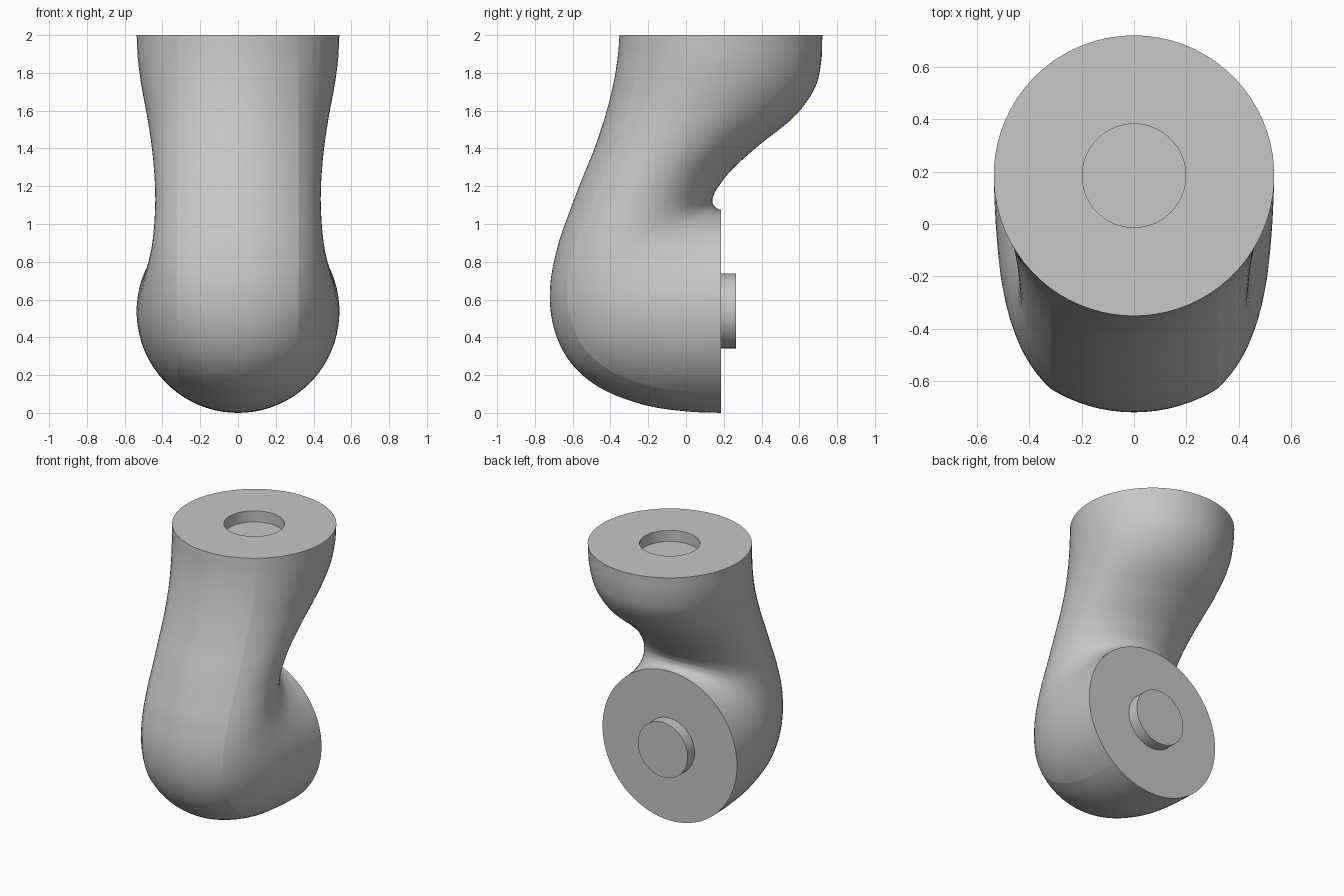
import bpy, bmesh
from math import sin, cos, asin, pi, sqrt
from mathutils import Vector

cube = bpy.data.objects.get("Cube")
if cube:
    bpy.data.objects.remove(cube)

grey = bpy.data.materials.new("plain grey")
grey.use_nodes = True
grey.diffuse_color = (0.57, 0.57, 0.57, 1)
grey.node_tree.nodes["Principled BSDF"].inputs["Base Color"].default_value = (0.57, 0.57, 0.57, 1)

R = 0.537        # radius of both end faces
CREASE = 0.32    # half width of the front panel
PIN = 0.198      # radius of the pin and its socket
DEPTH = 0.08
AXIS_Y = 0.185
PIN_Z = 0.54
FRONT, SIDE = 8, 28   # ring segments on the front panel half and on each side
STEPS = 6

# Cross-sections: outer point (y, z), inner point (y, z), half width
SECTIONS = [
    (-.352, 2, .722, 2, .537),
    (-.362, 1.88, .716, 1.86, .53),
    (-.385, 1.74, .682, 1.72, .511),
    (-.425, 1.58, .575, 1.57, .482),
    (-.485, 1.4, .39, 1.42, .457),
    (-.55, 1.24, .245, 1.29, .443),
    (-.615, 1.07, .17, 1.195, .438),
    (-.68, .88, .143, 1.145, .443),
    (-.72, .66, .14, 1.122, .455),
    (-.70, .45, .142, 1.108, .475),
    (-.61, .265, .148, 1.097, .497),
    (-.45, .13, .157, 1.088, .515),
    (-.22, .042, .166, 1.081, .527),
    (0, .008, .175, 1.077, .534),
    (.185, 0, .185, 1.075, .537),
]


def smooth_sections(rows):
    """Catmull-Rom interpolation through the cross-sections."""
    rows = [Vector(r) for r in rows]
    pts = [2 * rows[0] - rows[1]] + rows + [2 * rows[-1] - rows[-2]]
    out = []
    for a, b, c, d in zip(pts, pts[1:], pts[2:], pts[3:]):
        for k in range(STEPS):
            t = k / STEPS
            out.append(0.5 * (2 * b + (c - a) * t + (2 * a - 5 * b + 4 * c - d) * t * t
                              + (3 * b - a - 3 * c + d) * t ** 3))
    return out + [rows[-1]]


def ring(row):
    """Arc across the front panel, then an ellipse round to the inner point."""
    oy, oz, iy, iz, w = row
    outer, inner = Vector((0, oy, oz)), Vector((0, iy, iz))
    half = (inner - outer).length / 2
    direction = (inner - outer).normalized()
    tc = asin(CREASE / w)
    delta = half * (1 - cos(tc)) - (R - sqrt(R * R - CREASE * CREASE))
    angles = [tc * k / FRONT for k in range(FRONT)]
    angles += [tc + (pi - tc) * k / SIDE for k in range(SIDE + 1)]
    right = []
    for i, t in enumerate(angles):
        x = w * sin(t)
        if i <= FRONT:
            d = R - sqrt(R * R - x * x)
        else:
            d = half * (1 - cos(t)) - delta * (1 + cos(t)) / (1 + cos(tc))
        right.append(outer + direction * d + Vector((x, 0, 0)))
    left = [Vector((-p.x, p.y, p.z)) for p in reversed(right[1:-1])]
    return right + left


def bridge(bm, a, b):
    n = len(a)
    for i in range(n):
        bm.faces.new((a[i], a[(i + 1) % n], b[(i + 1) % n], b[i]))


def circle(bm, z, n):
    return [bm.verts.new((PIN * sin(2 * pi * i / n), AXIS_Y - PIN * cos(2 * pi * i / n), z))
            for i in range(n)]


def finish(bm, name):
    bmesh.ops.recalc_face_normals(bm, faces=bm.faces)
    mesh = bpy.data.meshes.new(name)
    bm.to_mesh(mesh)
    bm.free()
    mesh.materials.append(grey)
    obj = bpy.data.objects.new(name, mesh)
    bpy.context.collection.objects.link(obj)
    bpy.ops.object.select_all(action='DESELECT')
    obj.select_set(True)
    bpy.context.view_layer.objects.active = obj
    bpy.ops.object.shade_smooth_by_angle(angle=pi / 4)
    return obj


# Bent body with a round socket in the top face
bm = bmesh.new()
loops = [[bm.verts.new(p) for p in ring(r)] for r in smooth_sections(SECTIONS)]
for a, b in zip(loops, loops[1:]):
    bridge(bm, a, b)
bm.faces.new(loops[-1])
n = len(loops[0])
rim, floor = circle(bm, 2, n), circle(bm, 2 - DEPTH, n)
bridge(bm, loops[0], rim)
bridge(bm, rim, floor)
bm.faces.new(floor)
body = finish(bm, "bent_body")

# Crisp creases along both edges of the front panel
crease_columns = {FRONT, n - FRONT}
body_count = n * len(loops)
for e in body.data.edges:
    a, b = e.vertices
    if max(a, b) < body_count and abs(a - b) == n and a % n in crease_columns:
        e.use_edge_sharp = True

# Pin standing out of the lower back face
bm = bmesh.new()
ends = [[bm.verts.new((PIN * cos(2 * pi * i / 64), y, PIN_Z + PIN * sin(2 * pi * i / 64)))
         for i in range(64)] for y in (AXIS_Y - 0.02, AXIS_Y + DEPTH)]
bridge(bm, *ends)
for end in ends:
    bm.faces.new(end)
finish(bm, "back_pin")
